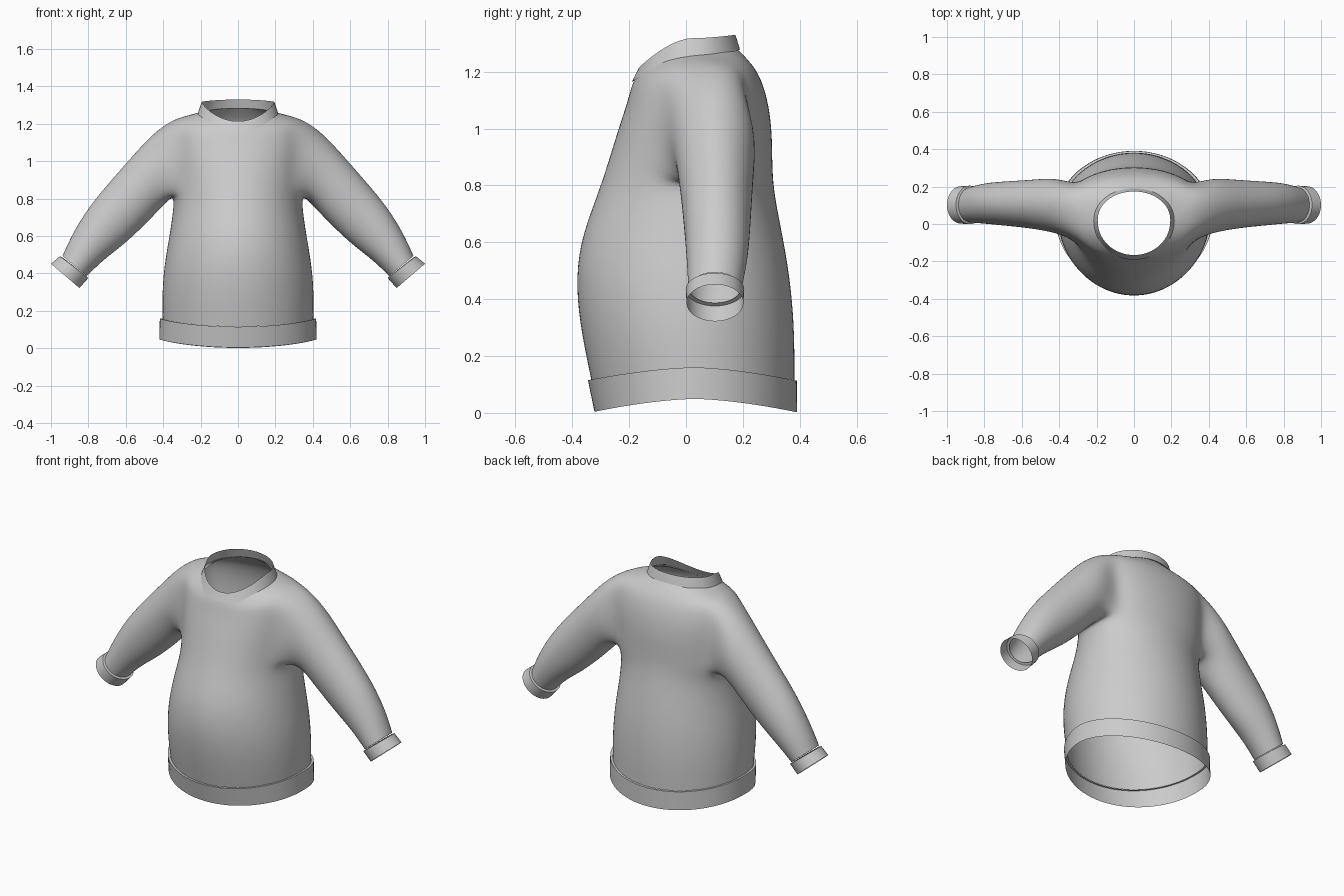
import bpy, bmesh
from math import sin, cos, pi, copysign

if "Cube" in bpy.data.objects:
    bpy.data.objects.remove(bpy.data.objects["Cube"])

# Horizontal ring: half width, front/side/back y, front/side/back z
def ring(w, yf, ys, yb, zf, zs, zb, n, p=1.0):
    pts = []
    for i in range(n):
        t = 2 * pi * i / n
        c = cos(t)
        ye, ze = (yf, zf) if c > 0 else (yb, zb)
        a = abs(c)
        pts.append((w * sin(t), ys + (ye - ys) * a ** p, zs + (ze - zs) * a ** 1.6))
    return pts

# Sleeve ring: top and bottom points in the xz plane, centre and half depth in y
def arm_ring(s, top, bot, yc, hy, n):
    pts = []
    for k in range(n):
        a = 2 * pi * k / n
        m = (1 + cos(a)) / 2
        pts.append((s * (bot[0] + (top[0] - bot[0]) * m), yc + hy * sin(a),
                    bot[1] + (top[1] - bot[1]) * m))
    return pts

def add(bm, pts):
    return [bm.verts.new(p) for p in pts]

def bridge(bm, a, b, skip=()):
    n = len(a)
    for i in range(n):
        if i not in skip:
            j = (i + 1) % n
            bm.faces.new((a[i], a[j], b[j], b[i]))

def finish(bm, name, subdiv=0):
    bmesh.ops.recalc_face_normals(bm, faces=bm.faces)
    me = bpy.data.meshes.new(name)
    bm.to_mesh(me)
    bm.free()
    ob = bpy.data.objects.new(name, me)
    bpy.context.collection.objects.link(ob)
    bpy.ops.object.select_all(action='DESELECT')
    ob.select_set(True)
    bpy.context.view_layer.objects.active = ob
    if subdiv:
        m = ob.modifiers.new("smooth", 'SUBSURF')
        m.levels = m.render_levels = subdiv
        bpy.ops.object.shade_smooth()
    else:
        bpy.ops.object.shade_smooth_by_angle(angle=0.6)
    return ob

def band(name, rings):
    bm = bmesh.new()
    loops = [add(bm, r) for r in rings]
    for a, b in zip(loops, loops[1:]):
        bridge(bm, a, b)
    return finish(bm, name)

# Body: torso rings with armholes, sleeves grown out of the armholes
N = 24
torso = [
    (.407, -.337, .03, .385, .115, .157, .115),
    (.410, -.370, .02, .386, .27, .29, .27),
    (.399, -.393, .02, .374, .44, .44, .44),
    (.370, -.378, .03, .348, .60, .60, .60),
    (.350, -.322, .06, .316, .75, .73, .75),
    (.345, -.290, .10, .306, .84, .82, .84),
    (.350, -.265, .10, .305, .92, .91, .92),
    (.360, -.240, .10, .303, 1.0, 1.01, 1.0),
    (.370, -.213, .10, .290, 1.08, 1.12, 1.10),
    (.355, -.200, .10, .260, 1.125, 1.222, 1.19),
    (.285, -.192, .06, .222, 1.15, 1.243, 1.24),
    (.205, -.182, .02, .178, 1.175, 1.26, 1.285),
]
bm = bmesh.new()
loops = [add(bm, ring(*r, N, 1.0 if i < 5 else .85)) for i, r in enumerate(torso)]
LO, HI = 5, 9
for i in range(len(loops) - 1):
    hole = (4, 5, 6, 7, 16, 17, 18, 19) if LO <= i < HI else ()
    bridge(bm, loops[i], loops[i + 1], hole)

sleeve = [
    ((.455, 1.155), (.385, .775), .10, .150),
    ((.575, 1.02), (.455, .70), .105, .137),
    ((.685, .895), (.54, .615), .108, .127),
    ((.795, .765), (.63, .535), .110, .119),
    ((.885, .62), (.72, .470), .110, .110),
    ((.940, .495), (.807, .385), .102, .096),
]
walk = [(4, 0), (4, 1), (4, 2), (3, 2), (2, 2), (1, 2), (0, 2), (0, 1), (0, 0),
        (0, -1), (0, -2), (1, -2), (2, -2), (3, -2), (4, -2), (4, -1)]
for s, col in ((1, 6), (-1, 18)):
    prev = [loops[LO + r][col + s * c] for r, c in walk]
    for sec in sleeve:
        cur = add(bm, arm_ring(s, *sec, 16))
        bridge(bm, prev, cur)
        prev = cur
finish(bm, "sweater_body", 2)

# Hem band with a small lip at its top edge
M = 72
band("hem_band", [ring(*r, M) for r in (
    (.403, -.333, .03, .381, .115, .157, .115),
    (.418, -.345, .03, .390, .115, .160, .113),
    (.421, -.322, .03, .391, .004, .049, .002))])

# Collar band
band("collar", [ring(*r, M, .95) for r in (
    (.203, -.178, .02, .176, 1.172, 1.252, 1.283),
    (.219, -.191, .02, .190, 1.164, 1.245, 1.278),
    (.194, -.166, .02, .174, 1.214, 1.318, 1.330))])

# Cuffs
for s, side in ((1, "right"), (-1, "left")):
    band("cuff_" + side, [arm_ring(s, *r, 40) for r in (
        ((.937, .485), (.812, .387), .102, .090),
        ((.952, .492), (.800, .376), .102, .103),
        ((1.0, .452), (.848, .322), .102, .100))])
